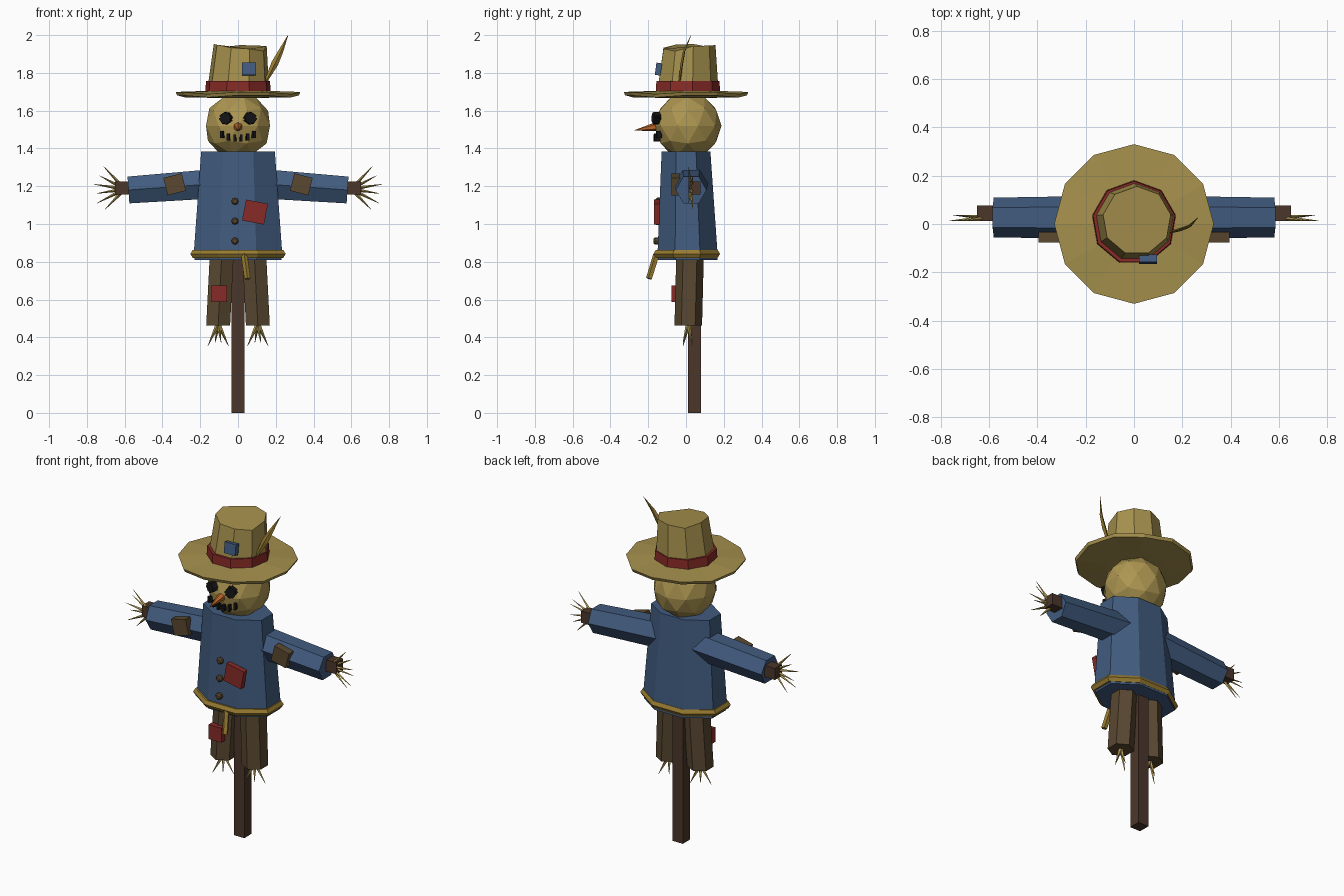
import bpy, bmesh, math
from mathutils import Vector, Matrix

if "Cube" in bpy.data.objects:
    bpy.data.objects.remove(bpy.data.objects["Cube"])

X, Y, Z = Vector((1, 0, 0)), Vector((0, 1, 0)), Vector((0, 0, 1))
mats = {}


def material(name, code):
    rgb = [(int(code[i:i + 2], 16) / 255) ** 2.2 for i in (0, 2, 4)]
    m = bpy.data.materials.new(name)
    m.diffuse_color = (*rgb, 1)
    m.use_nodes = True
    m.node_tree.nodes["Principled BSDF"].inputs["Base Color"].default_value = m.diffuse_color
    mats[name] = m


for name, code in dict(straw="AC9552", hat="A48F4E", rope="967A34", cloth="435C7E",
                       red="862F2B", wood="4C392E", trouser="594934", brown="5A4A33",
                       dark="1C1C1E", orange="B8662B").items():
    material(name, code)


def finish(name, bm, color):
    bmesh.ops.recalc_face_normals(bm, faces=bm.faces)
    me = bpy.data.meshes.new(name)
    bm.to_mesh(me)
    bm.free()
    me.materials.append(mats[color])
    ob = bpy.data.objects.new(name, me)
    bpy.context.collection.objects.link(ob)
    return ob


def ring(c, u, v, n, phase=0.0):
    """n points on an ellipse with half axes u and v; phase in degrees."""
    angles = [math.radians(phase) + math.tau * i / n for i in range(n)]
    return [Vector(c) + u * math.cos(a) + v * math.sin(a) for a in angles]


def loft(name, rings, color, closed=False):
    bm = bmesh.new()
    rows = [[bm.verts.new(p) for p in r] for r in rings]
    n = len(rows[0])
    pairs = list(zip(rows, rows[1:]))
    if closed:
        pairs.append((rows[-1], rows[0]))
    else:
        bm.faces.new(rows[0])
        bm.faces.new(rows[-1])
    for a, b in pairs:
        for i in range(n):
            j = (i + 1) % n
            bm.faces.new((a[i], a[j], b[j], b[i]))
    return finish(name, bm, color)


def box(name, center, size, color, rot=Matrix()):
    bm = bmesh.new()
    bmesh.ops.create_cube(bm, size=1)
    bmesh.ops.transform(bm, verts=bm.verts,
                        matrix=Matrix.Translation(center) @ rot @ Matrix.Diagonal((*size, 1)))
    return finish(name, bm, color)


def turn(deg, axis='Y'):
    return Matrix.Rotation(math.radians(deg), 4, axis)


def spike(name, a, b, r, color, n=4, tip=0.001):
    a, b = Vector(a), Vector(b)
    d = (b - a).normalized()
    u = d.cross(X if abs(d.x) < 0.6 else Y).normalized()
    v = d.cross(u)
    return loft(name, [ring(a, u * r, v * r, n), ring(b, u * tip, v * tip, n)], color)


# Wooden post and crossbar
box("post", (0, 0.045, 0.7), (0.07, 0.07, 1.4), "wood")
box("crossbar", (0, 0.045, 1.19), (1.3, 0.065, 0.07), "wood")

# Jacket: flared octagon
k = 1 / math.cos(math.pi / 8)
loft("jacket", [ring((0, y, z), X * hx * k, Y * hy * k, 8, 22.5) for y, z, hx, hy in
                [(0.01, 0.81, 0.23, 0.157), (0.008, 0.86, 0.233, 0.158), (0, 1.385, 0.195, 0.129)]],
     "cloth")

# Rope belt with a hanging end
loft("rope_belt", [ring((0, 0.004, 0.842 + 0.024 * math.sin(t)),
                        X * k * (0.228 + 0.024 * math.cos(t)),
                        Y * k * (0.152 + 0.024 * math.cos(t)), 8, 22.5)
                   for t in [math.tau * i / 6 for i in range(6)]], "rope", closed=True)
spike("rope_end", (0.032, -0.155, 0.84), (0.05, -0.195, 0.71), 0.018, "rope", 5, 0.017)

# Sleeves, trouser legs, straw hands and feet, sleeve patches on both sides
for s, side in ((-1, "left"), (1, "right")):
    up = Vector((s * 0.07, 0, 1)).normalized()
    loft(side + "_sleeve", [ring((s * x, 0.027, z), Y * r, up * r, 6)
                            for x, z, r in [(0.1, 1.215, 0.09), (0.58, 1.18, 0.082)]], "cloth")
    loft(side + "_trouser_leg", [ring((s * x, y, z), Y * 0.073, X * 0.073, 6)
                                 for x, y, z in [(0.085, 0.022, 0.86), (0.105, 0.012, 0.463)]],
         "trouser")
    for i, deg in enumerate((-46, -27, -9, 9, 28, 47)):
        a = math.radians(deg)
        ln = 0.15 + 0.015 * (i % 2)
        y = 0.025 + 0.012 * (-1) ** i
        spike(side + "_hand_straw", (s * 0.6, 0.025, 1.185),
              (s * (0.6 + ln * math.cos(a)), y, 1.185 + ln * math.sin(a)), 0.012, "straw")
    for i, deg in enumerate((-25, -9, 9, 25)):
        a = math.radians(deg)
        y = 0.012 + (0.022 if i % 2 else -0.028)
        ln = 0.13 if abs(deg) > 20 else 0.1
        spike(side + "_foot_straw", (s * 0.105, 0.012, 0.472),
              (s * 0.105 + ln * math.sin(a), y, 0.472 - ln * math.cos(a)), 0.013, "straw")
    box(side + "_sleeve_patch", (s * 0.335, -0.055, 1.21), (0.1, 0.045, 0.095), "brown",
        turn(s * 14))

# Jacket patch, trouser patch and buttons
box("jacket_patch", (0.09, -0.154, 1.063), (0.118, 0.032, 0.112), "red", turn(11))
box("trouser_patch", (-0.1, -0.06, 0.63), (0.085, 0.035, 0.088), "red")
for z in (1.12, 1.015, 0.91):
    y = -0.129 - 0.055 * (1.385 - z)
    loft("button", [ring((-0.016, y + dy, z), X * r, Z * r, 8)
                    for dy, r in [(0.01, 0.019), (-0.01, 0.019), (-0.018, 0.011)]], "brown")

# Head
bm = bmesh.new()
bmesh.ops.create_icosphere(bm, subdivisions=2, radius=0.178,
                           matrix=Matrix.Translation((0, 0.01, 1.52)))
finish("head", bm, "straw")


def face_y(x, z):
    return 0.01 - math.sqrt(0.178 ** 2 - x * x - (z - 1.52) ** 2)


# Crossed-stitch eyes, mouth stitches and nose
for s in (-1, 1):
    for deg in (35, -55):
        box("eye_stitch", (s * 0.064, face_y(0.064, 1.56) - 0.006, 1.56),
            (0.058, 0.034, 0.036), "dark", turn(s * 18, 'Z') @ turn(s * deg))
    for x, z in ((0.017, 1.455), (0.05, 1.461), (0.083, 1.475)):
        box("mouth_stitch", (s * x, face_y(x, z) - 0.002, z), (0.014, 0.03, 0.037), "dark",
            turn(s * 20 * x / 0.083, 'Z'))
spike("nose", (0, -0.145, 1.517), (0, -0.272, 1.496), 0.027, "orange", 6)

# Hat brim with a gentle wave
brim = []
for r, z, wave in ((0.16, 1.668, 0), (0.322, 1.677, 0.007), (0.33, 1.695, 0.007), (0.16, 1.705, 0)):
    pts = ring((0, 0, z), X * r, Y * r, 12)
    for i, p in enumerate(pts):
        p.z += wave * math.sin(i * 2.1 + 0.6)
    brim.append(pts)
loft("hat_brim", brim, "hat")

# Crown with an uneven top, band, patch and feather
top = ring((0.012, 0.014, 1.937), X * 0.142, Y * 0.142, 9, 90)
for p, dz in zip(top, (0.01, 0, 0.016, 0.012, -0.004, -0.01, -0.022, 0.004, 0.008)):
    p.z += dz
loft("hat_crown", [ring((0, 0.005, 1.69), X * 0.168, Y * 0.168, 9, 90), top], "hat")
loft("hat_band", [ring((0, 0.005, z), X * r, Y * r, 9, 90)
                  for z, r in ((1.695, 0.176), (1.758, 0.172))], "red")
box("hat_patch", (0.058, -0.146, 1.82), (0.075, 0.03, 0.065), "cloth", turn(-8, 'X'))
side = Vector((0.9, 0.15, -0.42)).normalized()
flat = Vector((-0.15, 0.99, 0.03))
loft("hat_feather", [ring(c, side * w, flat * t, 4) for c, w, t in
                     [((0.14, -0.036, 1.74), 0.006, 0.005), ((0.195, -0.022, 1.85), 0.019, 0.007),
                      ((0.227, -0.01, 1.915), 0.013, 0.006), ((0.265, 0.027, 2.0), 0.001, 0.001)]],
     "rope")
